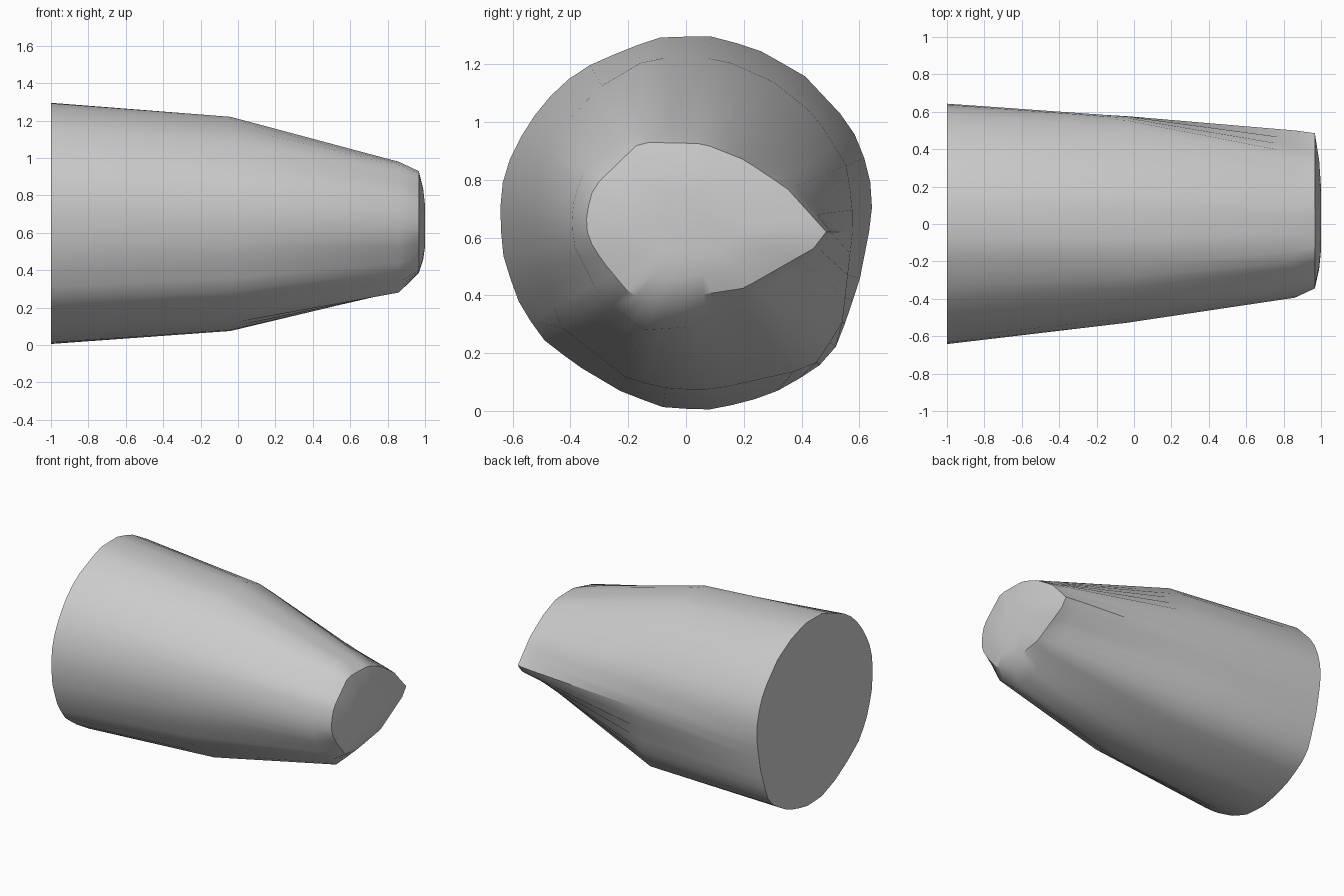
import bpy
import bmesh
import math
from mathutils import Vector
from mathutils.geometry import intersect_line_line_2d

if "Cube" in bpy.data.objects:
    bpy.data.objects.remove(bpy.data.objects["Cube"], do_unlink=True)

STEPS = 48
CENTRE = Vector((0, 0.62))


def resample(outline):
    """Cast evenly spaced rays from the centre onto a closed (y, z) outline."""
    points = [Vector(p) for p in outline]
    ring = []
    for i in range(STEPS):
        angle = math.tau * i / STEPS
        far = CENTRE + Vector((math.cos(angle), math.sin(angle))) * 3
        for a, b in zip(points, points[1:] + points[:1]):
            hit = intersect_line_line_2d(CENTRE, far, a, b)
            if hit:
                ring.append(hit)
                break
    return ring


def bridge(bm, first, second):
    """Join two rings with a band of quads."""
    for i in range(STEPS):
        j = (i + 1) % STEPS
        bm.faces.new((first[i], first[j], second[j], second[i]))


# Cross-sections from the wide flat end to the narrow tip
base = [(.1, 1.295), (.25, 1.25), (.41, 1.16), (.57, .99), (.635, .83),
        (.645, .68), (.6, .45), (.525, .23), (.45, .145), (.29, .055),
        (.1, .005), (-.07, .01), (-.22, .065), (-.38, .16), (-.49, .245),
        (-.57, .355), (-.63, .52), (-.645, .675), (-.63, .83), (-.55, .99),
        (-.46, 1.1), (-.37, 1.18), (-.2, 1.255), (-.08, 1.295)]
middle = [(.12, 1.22), (.3, 1.14), (.45, 1.02), (.56, .84), (.58, .65),
          (.54, .3), (.44, .15), (.3, .12), (.1, .075), (-.05, .075),
          (-.2, .11), (-.43, .29), (-.51, .5), (-.53, .68), (-.5, .85),
          (-.44, .97), (-.3, 1.12), (-.13, 1.22)]
shoulder = [(.1, .955), (.37, .79), (.5, .62), (.49, .58), (.25, .4), (0, .29),
            (-.15, .28), (-.3, .4), (-.39, .58), (-.395, .7), (-.36, .82),
            (-.2, .96), (-.1, .98)]
tip = [(.06, .925), (.2, .87), (.35, .77), (.49, .615), (.49, .59), (.2, .425),
       (-.06, .385), (-.19, .4), (-.29, .52), (-.34, .6), (-.345, .68),
       (-.32, .775), (-.16, .93)]

bm = bmesh.new()
rings = []
for x, outline in ((-1, base), (-.04, middle), (.86, shoulder), (.967, tip)):
    rings.append([bm.verts.new((x, p.x, p.y)) for p in resample(outline)])

# Gently domed end
for x, scale in ((.99, .7), (1, .4)):
    rings.append([bm.verts.new((x, *CENTRE.lerp(v.co.yz, scale)))
                  for v in rings[3]])

for first, second in zip(rings, rings[1:]):
    bridge(bm, first, second)
bm.faces.new(rings[-1])
bm.faces.new(reversed(rings[0]))
bmesh.ops.recalc_face_normals(bm, faces=bm.faces)

mesh = bpy.data.meshes.new("tapered_body")
bm.to_mesh(mesh)
bm.free()
body = bpy.data.objects.new("tapered_body", mesh)
bpy.context.collection.objects.link(body)

# Single grey finish
grey = bpy.data.materials.new("plain grey")
grey.use_nodes = True
colour = (.6, .6, .6, 1)
grey.diffuse_color = colour
grey.node_tree.nodes["Principled BSDF"].inputs["Base Color"].default_value = colour
mesh.materials.append(grey)

# Smooth sides with crisp rims
bpy.context.view_layer.objects.active = body
body.select_set(True)
bpy.ops.object.shade_smooth_by_angle(angle=math.radians(35))
